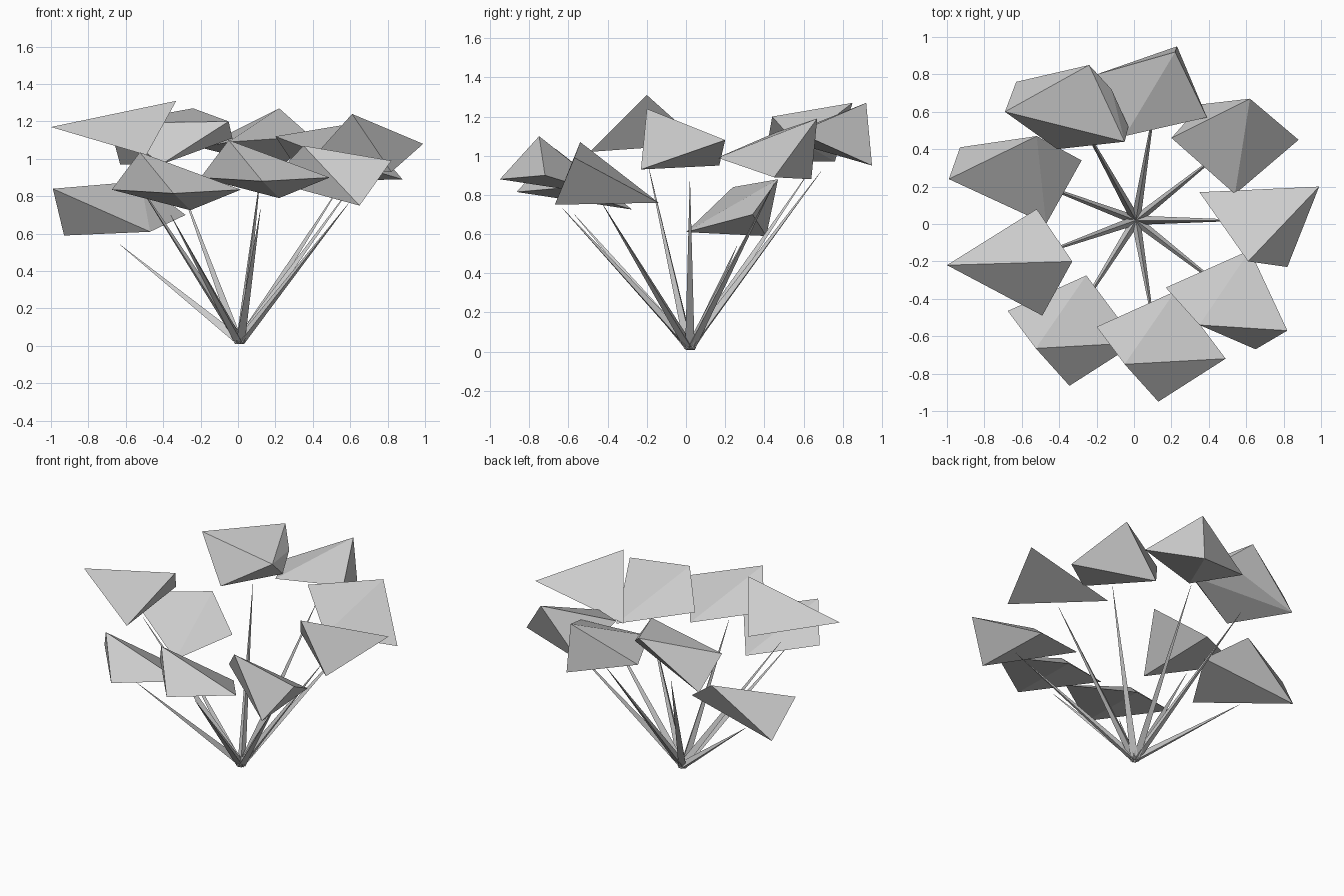
import bpy, bmesh
from mathutils import Vector

if "Cube" in bpy.data.objects:
    bpy.data.objects.remove(bpy.data.objects["Cube"])

ROOT = Vector((0.01, 0.02, 0.02))


def make_object(name, bm):
    bmesh.ops.recalc_face_normals(bm, faces=bm.faces)
    mesh = bpy.data.meshes.new(name)
    bm.to_mesh(mesh)
    bm.free()
    obj = bpy.data.objects.new(name, mesh)
    bpy.context.collection.objects.link(obj)


# Faceted leaf: the convex shell around a few corner points
def leaf(name, corners, offset=(0, 0, 0)):
    bm = bmesh.new()
    for c in corners:
        bm.verts.new(Vector(c) + Vector(offset))
    bmesh.ops.convex_hull(bm, input=bm.verts)
    make_object(name, bm)


# Three-sided stem tapering from the shared root to a tip
def stem(name, tip):
    axis = Vector(tip) - ROOT
    bm = bmesh.new()
    bmesh.ops.create_cone(bm, cap_ends=True, segments=3, radius1=0.028,
                          radius2=0.001, depth=axis.length)
    bm.transform(axis.to_track_quat('Z', 'Y').to_matrix().to_4x4())
    bmesh.ops.translate(bm, verts=bm.verts, vec=ROOT + axis / 2)
    make_object(name, bm)


# Front leaves (the two left ones share one shape)
front_shape = [(-.05, -.75, 1.10), (.49, -.72, .90), (.13, -.95, .88),
               (.22, -.36, .79), (-.20, -.55, .90)]
leaf("leaf_front", front_shape)
leaf("leaf_front_left", front_shape, (-.475, .085, -.065))
leaf("leaf_front_right", [(.35, -.54, 1.07), (.82, -.57, .99), (.65, -.67, .75),
                          (.62, -.14, .76), (.17, -.34, .88)])

# Side leaves
leaf("leaf_right", [(.99, .20, 1.08), (.61, -.20, 1.24), (.82, -.23, .93),
                    (.35, .17, .95)])
leaf("leaf_left", [(-1, -.22, 1.17), (-.33, -.20, 1.31), (-.49, -.49, 1.02),
                   (-.52, .08, 1.06)])
leaf("leaf_left_low", [(-.99, .24, .84), (-.93, .41, .59), (-.52, .47, .88),
                       (-.28, .34, .70), (-.47, 0, .61)])

# Back leaves
leaf("leaf_back_right", [(.62, .67, 1.19), (.54, .16, .99), (.88, .45, .89),
                         (.20, .46, 1.12), (.36, .64, .88)])
leaf("leaf_back", [(.22, .92, 1.27), (.23, .95, .95), (.39, .57, 1.12),
                   (-.05, .47, 1.09), (-.20, .80, 1.06)])
leaf("leaf_back_left", [(-.69, .60, 1.19), (-.24, .85, 1.27), (-.05, .44, 1.20),
                        (-.41, .40, .97), (-.63, .76, .97), (-.12, .72, 1.17),
                        (-.03, .52, 1.11)])

# Stems, one per leaf
tips = {
    "front": (.12, -.63, .73), "front_left": (-.36, -.57, .70),
    "front_right": (.59, -.43, .76), "right": (.62, .02, .87),
    "left": (-.58, -.19, .94), "left_low": (-.63, .26, .54),
    "back_right": (.55, .45, .86), "back": (.12, .69, .92),
    "back_left": (-.33, .63, .92),
}
for part, tip in tips.items():
    stem("stem_" + part, tip)
